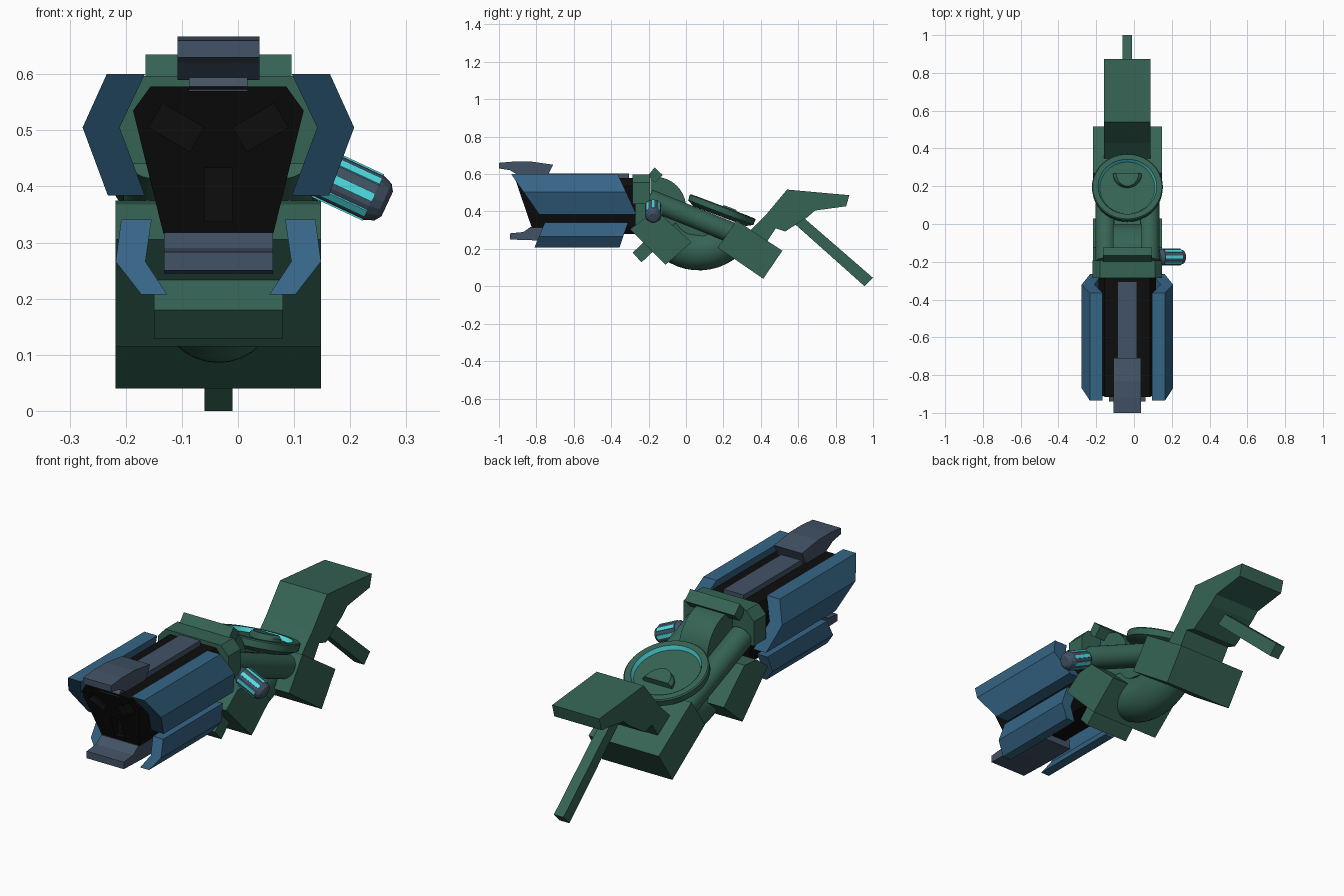
import bpy, bmesh
from math import pi, sin, cos, radians
from mathutils import Vector, Matrix

if "Cube" in bpy.data.objects:
    bpy.data.objects.remove(bpy.data.objects["Cube"])

CX = -0.035  # symmetry plane of the main body


def material(name, rgb):
    m = bpy.data.materials.new(name)
    m.diffuse_color = (*rgb, 1)
    m.use_nodes = True
    m.node_tree.nodes["Principled BSDF"].inputs["Base Color"].default_value = m.diffuse_color
    return m


GREEN = material("green", (0.036, 0.125, 0.09))
BLUE = material("blue", (0.036, 0.13, 0.24))
SLATE = material("slate", (0.055, 0.085, 0.13))
BLACK = material("black", (0.004, 0.004, 0.004))
CYAN = material("cyan", (0.08, 0.75, 0.8))


def finish(name, bm, mat, matrix=None, smooth=False):
    bmesh.ops.recalc_face_normals(bm, faces=bm.faces)
    me = bpy.data.meshes.new(name)
    bm.to_mesh(me)
    bm.free()
    ob = bpy.data.objects.new(name, me)
    bpy.context.collection.objects.link(ob)
    me.materials.append(mat)
    if matrix:
        ob.matrix_world = matrix
    if smooth:
        bpy.ops.object.select_all(action='DESELECT')
        ob.select_set(True)
        bpy.context.view_layer.objects.active = ob
        bpy.ops.object.shade_smooth_by_angle(angle=radians(35))
    return ob


def skin(name, rings, mat, smooth=False, matrix=None, caps=True):
    """Join rings of equal point count, capping the two ends."""
    bm = bmesh.new()
    vs = [[bm.verts.new(p) for p in r] for r in rings]
    n = len(vs[0])
    for a, b in zip(vs, vs[1:]):
        for i in range(n):
            j = (i + 1) % n
            bm.faces.new((a[i], a[j], b[j], b[i]))
    if caps:
        bm.faces.new(vs[0])
        bm.faces.new(vs[-1])
    return finish(name, bm, mat, matrix, smooth)


def side_prism(name, yz, half, mat, smooth=False):
    """Side profile extruded across the symmetry plane."""
    return skin(name, [[(CX + s * half, y, z) for y, z in yz] for s in (-1, 1)], mat, smooth)


def long_prism(name, xz, front, back, mat):
    """Front profile (x measured from the symmetry plane) with raked ends."""
    return skin(name, [[(CX + x, f(z), z) for x, z in xz] for f in (front, back)], mat)


def line(z0, y0, z1, y1):
    return lambda z: y0 + (y1 - y0) * (z - z0) / (z1 - z0)


def lathe(name, prof, mat, matrix, sides=48, smooth=True, caps=True):
    return skin(name, [[(r * cos(2 * pi * i / sides), r * sin(2 * pi * i / sides), z)
                        for i in range(sides)] for r, z in prof], mat, smooth, matrix, caps)


def rod(name, a, b, r, mat, sides=32):
    a, b = Vector(a), Vector(b)
    m = Matrix.Translation(a) @ (b - a).to_track_quat('Z', 'Y').to_matrix().to_4x4()
    return lathe(name, [(r, 0), (r, (b - a).length)], mat, m, sides)


# Barrel core with raked muzzle and shallow muzzle slots
half = [(0.07, 0.28), (0.098, 0.316), (0.152, 0.535), (0.121, 0.578)]
core = long_prism("barrel_core", half + [(-x, z) for x, z in reversed(half)],
                  line(0.578, -0.915, 0.3, -0.82), lambda z: -0.27, BLACK)
slots = [("left", -0.075, 0.505, 0.085, 0.05, 30), ("right", 0.075, 0.505, 0.085, 0.05, -30),
         ("lower", 0, 0.385, 0.05, 0.095, 0)]
for label, x, z, w, h, tilt in slots:
    bm = bmesh.new()
    bmesh.ops.create_cube(bm, size=1)
    yf = line(0.578, -0.915, 0.3, -0.82)(z)
    cutter = finish("slot_cutter_" + label, bm, BLACK,
                    Matrix.Translation((CX + x, yf, z)) @ Matrix.Rotation(radians(tilt), 4, 'Y')
                    @ Matrix.Diagonal((w, 0.08, h, 1)))
    cutter.hide_render = True
    cutter.hide_viewport = True
    mod = core.modifiers.new("slot", 'BOOLEAN')
    mod.operation = 'DIFFERENCE'
    mod.object = cutter

# Blue side panels, mirrored left and right
upper = [(0.131, 0.60), (0.199, 0.60), (0.242, 0.505), (0.197, 0.384), (0.131, 0.384), (0.176, 0.505)]
lower = [(0.119, 0.341), (0.173, 0.341), (0.183, 0.266), (0.137, 0.207), (0.091, 0.207), (0.13, 0.266)]
for s, label in ((-1, "left"), (1, "right")):
    long_prism("upper_panel_" + label, [(s * x, z) for x, z in upper],
               line(0.6, -0.935, 0.384, -0.785), line(0.6, -0.365, 0.384, -0.265), BLUE)
    long_prism("lower_panel_" + label, [(s * x, z) for x, z in lower],
               line(0.341, -0.755, 0.207, -0.81), line(0.341, -0.31, 0.207, -0.355), BLUE)

# Grey sight, top rail and lower lip
side_prism("front_sight", [(-1, 0.63), (-1, 0.66), (-0.92, 0.667), (-0.83, 0.667), (-0.71, 0.65),
                           (-0.74, 0.59), (-0.89, 0.59), (-0.94, 0.62)], 0.073, SLATE)
side_prism("top_rail", [(-0.915, 0.57), (-0.89, 0.603), (-0.305, 0.603), (-0.305, 0.57)], 0.052, SLATE)
side_prism("lower_lip", [(-0.94, 0.25), (-0.94, 0.283), (-0.87, 0.29), (-0.83, 0.318), (-0.62, 0.318),
                         (-0.61, 0.245), (-0.79, 0.245)], 0.097, SLATE)

# Collar behind the barrel
ch = [(0.184, 0.44), (0.184, 0.555), (0.145, 0.597)]
long_prism("collar", ch + [(-x, z) for x, z in reversed(ch)], lambda z: -0.285, lambda z: -0.193, GREEN)
side_prism("collar_ridge", [(-0.205, 0.59), (-0.168, 0.635), (-0.125, 0.595), (-0.165, 0.555)], 0.13, GREEN)

# Neck: spine, lower block and small hanging block
side_prism("spine", [(-0.275, 0.3), (-0.275, 0.46), (-0.16, 0.5), (0, 0.44), (0.27, 0.32), (0.27, 0.24),
                     (-0.05, 0.29)], 0.07, GREEN)
side_prism("neck_block", [(-0.30, 0.305), (-0.215, 0.368), (-0.125, 0.375), (0.03, 0.235),
                          (-0.11, 0.115)], 0.183, GREEN)
side_prism("hanging_block", [(-0.285, 0.18), (-0.238, 0.128), (-0.15, 0.21), (-0.2, 0.26)], 0.115, GREEN)
arc = [(-0.165 + 0.165 * cos(t * pi / 28), 0.42 + 0.165 * sin(t * pi / 28)) for t in range(15)]
side_prism("curved_hood", arc + [(-0.19, 0.585), (-0.19, 0.42)], 0.075, GREEN, True)

# Twin side tubes
for s, label in ((-1, "left"), (1, "right")):
    rod("side_tube_" + label, (CX + s * 0.115, -0.2, 0.465), (CX + s * 0.115, 0.3, 0.265), 0.055, GREEN)

# Bent belly tube
rings = []
for i in range(17):
    t = radians(-150 + 125 * i / 16)
    cy, cz = 0.07 + 0.22 * cos(t), 0.41 + 0.22 * sin(t)
    rings.append([(CX + 0.105 * sin(2 * pi * k / 32), cy + 0.105 * cos(2 * pi * k / 32) * cos(t),
                   cz + 0.105 * cos(2 * pi * k / 32) * sin(t)) for k in range(32)])
skin("belly_tube", rings, GREEN, True)

# Tilted dish with glowing inner ring and a small hub
tilt = Matrix.Translation((CX, 0.198, 0.427)) @ Matrix.Rotation(radians(-20.8), 4, 'X')
lathe("dish", [(0.15, -0.055), (0.186, -0.035), (0.188, -0.005), (0.183, 0), (0.155, 0),
               (0.148, -0.02)], GREEN, tilt)
lathe("dish_ring", [(0.154, 0.001), (0.146, -0.019)], CYAN, tilt, caps=False)
hub = [(0.075 * cos(pi + pi * i / 16), 0.075 * sin(pi + pi * i / 16)) for i in range(17)]
skin("dish_hub", [[(x * k, 0.075 + y, z) for x, y in hub]
                  for k, z in ((1, -0.03), (1, -0.005), (0.8, 0.008))], GREEN, True, tilt)

# Rear block, stock and strut
side_prism("rear_block", [(0.27, 0.352), (0.515, 0.19), (0.413, 0.04), (0.17, 0.207)], 0.183, GREEN)
side_prism("stock", [(0.34, 0.295), (0.43, 0.385), (0.54, 0.517), (0.873, 0.487), (0.857, 0.428),
                     (0.69, 0.405), (0.65, 0.37), (0.53, 0.293), (0.48, 0.31), (0.42, 0.22)], 0.123, GREEN)
side_prism("strut", [(0.585, 0.33), (0.625, 0.37), (1, 0.045), (0.955, 0)], 0.025, GREEN)

# Side canister with glowing strips
start, direction = Vector((0.13, -0.175, 0.432)), Vector((cos(radians(25)), 0, -sin(radians(25))))
rod("canister_mount", start - direction * 0.1, start + direction * 0.01, 0.028, GREEN)
frame = Matrix.Translation(start) @ direction.to_track_quat('Z', 'Y').to_matrix().to_4x4()
lathe("canister", [(0.028, 0), (0.044, 0.02), (0.044, 0.122), (0.036, 0.142), (0.024, 0.15)],
      SLATE, frame, 16, False)
for i in range(8):
    bm = bmesh.new()
    bmesh.ops.create_cube(bm, size=1)
    finish(f"glow_strip_{i + 1}", bm, CYAN, frame @ Matrix.Rotation(i * pi / 4, 4, 'Z')
           @ Matrix.Translation((0.041, 0, 0.073)) @ Matrix.Diagonal((0.009, 0.016, 0.1, 1)))
